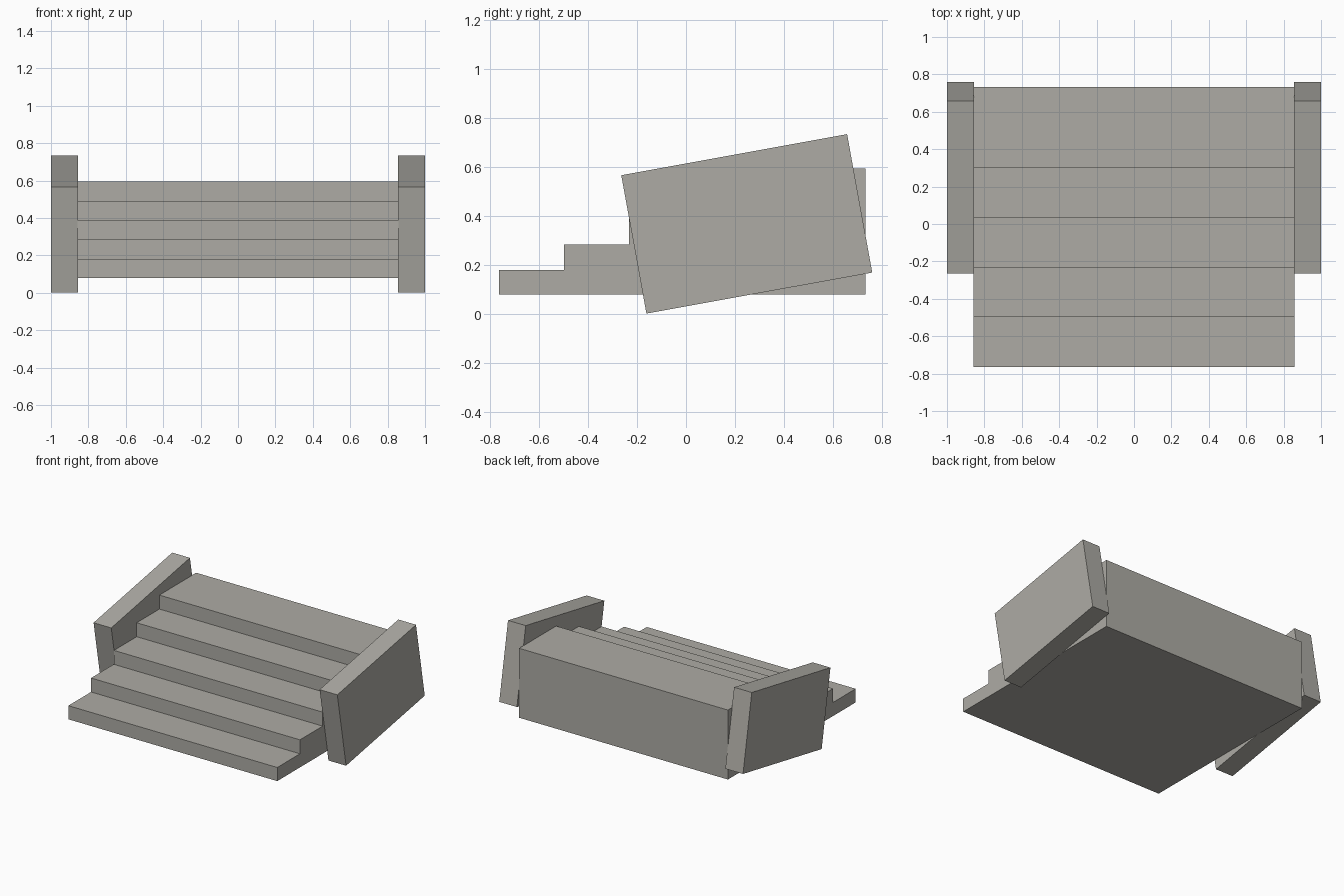
import bpy, bmesh, math

if "Cube" in bpy.data.objects:
    bpy.data.objects.remove(bpy.data.objects["Cube"])

stone = bpy.data.materials.new("warm grey stone")
stone.diffuse_color = (0.42, 0.41, 0.375, 1)
stone.use_nodes = True
stone.node_tree.nodes["Principled BSDF"].inputs["Base Color"].default_value = stone.diffuse_color


def extrude_profile(name, profile, x0, x1):
    """Extrude a closed (y, z) outline along x."""
    bm = bmesh.new()
    face = bm.faces.new([bm.verts.new((x0, y, z)) for y, z in profile])
    ext = bmesh.ops.extrude_face_region(bm, geom=[face])
    verts = [v for v in ext["geom"] if isinstance(v, bmesh.types.BMVert)]
    bmesh.ops.translate(bm, verts=verts, vec=(x1 - x0, 0, 0))
    bmesh.ops.recalc_face_normals(bm, faces=bm.faces)
    mesh = bpy.data.meshes.new(name)
    bm.to_mesh(mesh)
    bm.free()
    mesh.materials.append(stone)
    obj = bpy.data.objects.new(name, mesh)
    bpy.context.collection.objects.link(obj)
    return obj


# Solid flight of five steps
front, back, base = -0.764, 0.733, 0.08
depth, rise, first = 0.266, 0.1035, 0.181
outline = [(back, base), (front, base)]
for i in range(5):
    y, z = front + i * depth, first + i * rise
    outline += [(y, z), (y + depth if i < 4 else back, z)]
extrude_profile("steps", outline, -0.857, 0.857)

# Tilted side walls
angle = math.radians(10.3)
c, s = math.cos(angle), math.sin(angle)
w, h = 0.937 / 2, 0.574 / 2
cy, cz = 0.248, 0.3685
wall = [(cy + a * c - b * s, cz + a * s + b * c)
        for a, b in ((-w, -h), (w, -h), (w, h), (-w, h))]
for side, x0, x1 in (("left", -1, -0.855), ("right", 0.855, 1)):
    extrude_profile(side + "_side_wall", wall, x0, x1)
